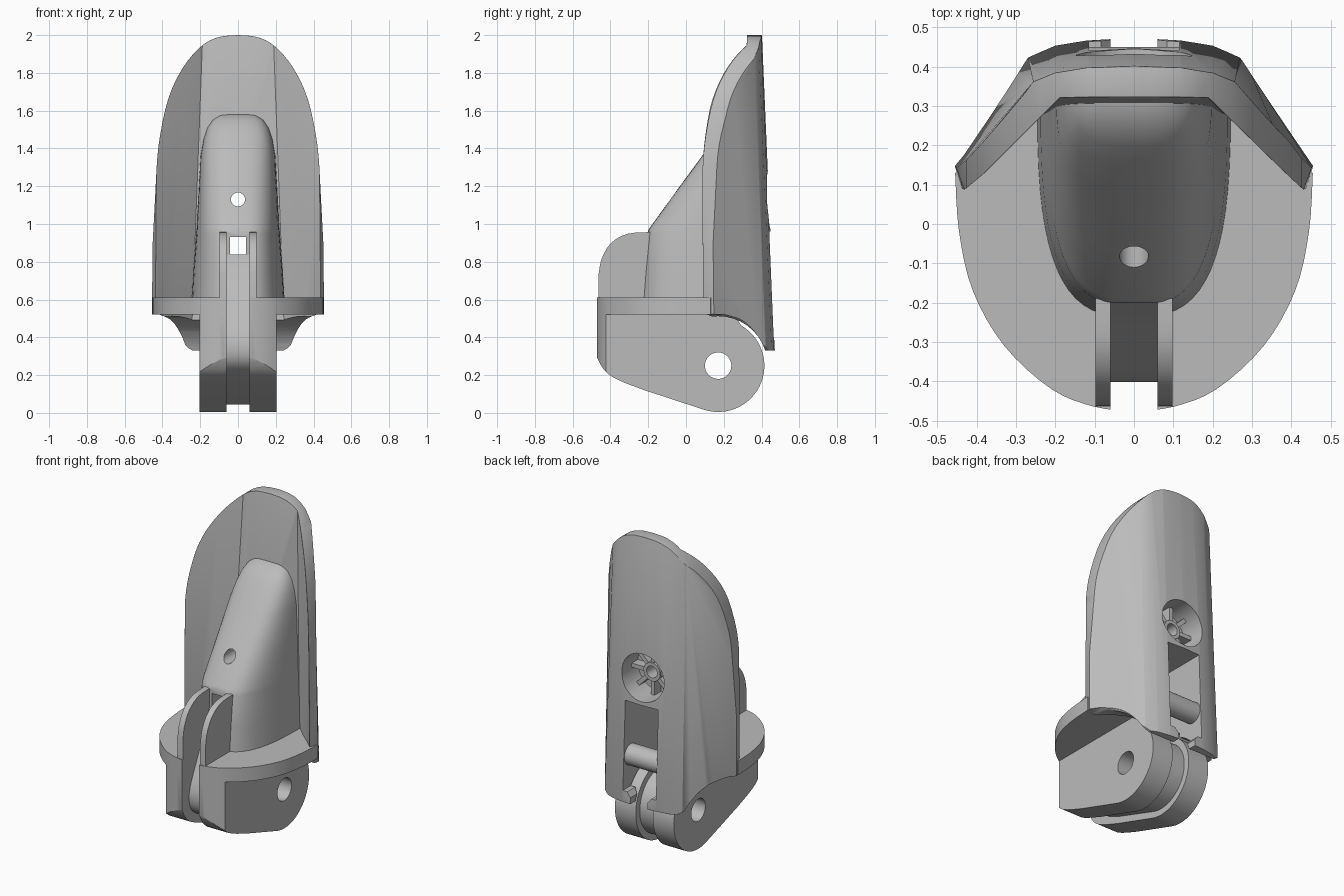
import bpy, bmesh, math
from mathutils import Vector

if "Cube" in bpy.data.objects:
    bpy.data.objects.remove(bpy.data.objects["Cube"])

grey = bpy.data.materials.new("plain grey")
grey.use_nodes = True
grey.diffuse_color = (0.5, 0.5, 0.5, 1)
grey.node_tree.nodes["Principled BSDF"].inputs["Base Color"].default_value = (0.5, 0.5, 0.5, 1)
parts = []


def finish(name, bm, keep=True):
    bmesh.ops.recalc_face_normals(bm, faces=bm.faces)
    mesh = bpy.data.meshes.new(name)
    bm.to_mesh(mesh)
    bm.free()
    mesh.materials.append(grey)
    ob = bpy.data.objects.new(name, mesh)
    bpy.context.collection.objects.link(ob)
    if keep:
        parts.append(ob)
    else:
        ob.hide_render = True
    return ob


def loft(name, rings, keep=True):
    """Skin closed rings of equal length and cap both ends."""
    bm = bmesh.new()
    loops = [[bm.verts.new(p) for p in ring] for ring in rings]
    n = len(loops[0])
    for a, b in zip(loops, loops[1:]):
        for i in range(n):
            j = (i + 1) % n
            bm.faces.new((a[i], a[j], b[j], b[i]))
    bm.faces.new(loops[0])
    bm.faces.new(loops[-1])
    return finish(name, bm, keep)


def prism(name, pts, axis, lo, hi, keep=True):
    """Extrude a flat outline along one axis."""
    place = {"X": lambda p, t: (t, p[0], p[1]),
             "Y": lambda p, t: (p[0], t, p[1]),
             "Z": lambda p, t: (p[0], p[1], t)}[axis]
    return loft(name, [[place(p, t) for p in pts] for t in (lo, hi)], keep)


def box_pts(a0, b0, a1, b1):
    return [(a0, b0), (a1, b0), (a1, b1), (a0, b1)]


def arc(cx, cy, r, start=0, end=360, n=40):
    closed = end - start == 360
    angles = [math.radians(start + (end - start) * i / (n if closed else n - 1)) for i in range(n)]
    return [(cx + r * math.cos(a), cy + r * math.sin(a)) for a in angles]


def spline(pts, steps=4):
    """Smooth curve through a few points."""
    p = [Vector(q) for q in [pts[0], *pts, pts[-1]]]
    out = []
    for a, b, c, d in zip(p, p[1:], p[2:], p[3:]):
        for i in range(steps):
            t = i / steps
            out.append(tuple(0.5 * (2 * b + (c - a) * t + (2 * a - 5 * b + 4 * c - d) * t * t
                                    + (3 * b - a - 3 * c + d) * t ** 3)))
    return out + [tuple(pts[-1])]


def mirrored(pts):
    return pts + [(-x, y) for x, y in reversed(pts) if abs(x) > 1e-5]


def bake(ob):
    dg = bpy.context.evaluated_depsgraph_get()
    mesh = bpy.data.meshes.new_from_object(ob.evaluated_get(dg))
    ob.modifiers.clear()
    ob.data = mesh


def boolean(ob, cutter, op="DIFFERENCE"):
    m = ob.modifiers.new("cut", "BOOLEAN")
    m.object, m.operation, m.solver = cutter, op, "EXACT"
    bake(ob)


# Curved shield: tapered plan section trimmed by an arched front outline
low = mirrored([(0, 0.475), (0.12, 0.468), (0.2, 0.455), (0.27, 0.425),
                (0.458, 0.15), (0.44, 0.09), (0.25, 0.26), (0, 0.26)])
high = mirrored([(0, 0.4), (0.12, 0.395), (0.2, 0.38), (0.255, 0.355),
                 (0.44, 0.13), (0.425, 0.085), (0.185, 0.325), (0, 0.325)])
shield = loft("shield", [[(x, y, z) for x, y in ring] for ring, z in ((low, 0.3), (high, 2.05))])
arch = spline([(0, 2), (0.1, 1.99), (0.19, 1.945), (0.29, 1.83), (0.37, 1.66), (0.42, 1.42), (0.436, 1.2)])
foot = spline([(0.42, 0.522), (0.36, 0.495), (0.315, 0.44), (0.28, 0.36), (0.24, 0.33)])
outline = prism("outline_helper", mirrored(arch + [(0.47, 0.55), (0.46, 0.522)] + foot + [(0, 0.33)]),
                "Y", -0.2, 0.8, False)
boolean(shield, outline, "INTERSECT")
rim = shield.modifiers.new("rim", "BEVEL")
rim.width, rim.segments, rim.limit_method, rim.angle_limit = 0.018, 3, "ANGLE", math.radians(55)
bake(shield)

# Base plate
edge = spline([(0.455, 0.13), (0.445, -0.02), (0.41, -0.17), (0.33, -0.31),
               (0.21, -0.42), (0.1, -0.465), (0, -0.477)])
plan = mirrored([(0, 0.3), (0.22, 0.3)] + edge)
plate = prism("base_plate", plan, "Z", 0.522, 0.61)

# Rounded horn in front of the shield
rings = []
for z, front, half in ((0.54, -0.24, 0.25), (0.75, -0.225, 0.238), (0.95, -0.207, 0.222),
                       (0.98, -0.192, 0.22), (1.16, -0.062, 0.21), (1.36, 0.085, 0.198),
                       (1.45, 0.15, 0.182), (1.51, 0.2, 0.162), (1.55, 0.24, 0.135),
                       (1.575, 0.29, 0.1), (1.583, 0.32, 0.07)):
    ring = []
    for i in range(33):
        a = math.pi * i / 32
        c, s = math.cos(a), math.sin(a)
        ring.append((half * math.copysign(abs(c) ** 0.667, c), 0.34 + (front - 0.34) * abs(s) ** 0.667, z))
    rings.append(ring)
horn = loft("horn", rings)

# Hinge lugs and upright ribs on both sides of the cord slot
lug_side = (spline([(-0.49, 0.53), (-0.485, 0.36), (-0.46, 0.27), (-0.39, 0.19), (-0.22, 0.12)])
            + arc(0.17, 0.25, 0.245, -107, 60, 30) + [(0.25, 0.53)])
rib_side = [(-0.19, 0.5), (-0.466, 0.5)] + spline(
    [(-0.462, 0.74), (-0.445, 0.82), (-0.395, 0.9), (-0.31, 0.948), (-0.19, 0.957)])
lug_plan = prism("lug_plan_helper", mirrored([(0, 0.6), (0.46, 0.6)] + edge), "Z", -0.2, 0.8, False)
lugs = []
for side, s in (("left", 1), ("right", -1)):
    lug = prism(side + "_lug", lug_side, "X", s * 0.06, s * 0.205)
    boolean(lug, lug_plan, "INTERSECT")
    lugs.append(lug)
    prism(side + "_rib", rib_side, "X", s * 0.06, s * 0.098)

# Recessed web between the lugs, forming the floor of the cord groove
web = prism("groove_web", spline([(-0.2, 0.835), (-0.25, 0.7), (-0.34, 0.52), (-0.4, 0.37),
                                  (-0.37, 0.25), (-0.22, 0.165)])
            + arc(0.17, 0.25, 0.205, -107, 60, 30) + [(0.1, 0.5), (0.1, 0.835)], "X", -0.062, 0.062)

# Wheel of spokes at the bottom of the rear round pocket
hub = prism("spoke_hub", arc(0, 1.13, 0.058), "Y", 0.26, 0.34)
for k in range(8):
    a = math.tau * k / 8
    d, n = Vector((math.cos(a), math.sin(a))), Vector((-math.sin(a), math.cos(a)))
    mid = Vector((0, 1.13))
    prism("spoke", [tuple(mid + d * r + n * w) for r, w in
                    ((0.05, -0.013), (0.15, -0.013), (0.15, 0.013), (0.05, 0.013))], "Y", 0.26, 0.33)

# Cross pin in the rear slot
prism("cross_pin", arc(0.385, 0.6, 0.065), "X", -0.13, 0.13)

# Openings
cutters = {
    "pocket": prism("pocket_cutter", arc(0, 1.13, 0.148), "Y", 0.27, 0.7, False),
    "slot": prism("slot_cutter", box_pts(-0.115, 0.4, 0.115, 0.96), "Y", 0.08, 0.7, False),
    "neck": prism("neck_cutter", [(-0.06, 0.2), (0.06, 0.2), (0.06, 0.37), (0.1, 0.42),
                                  (-0.1, 0.42), (-0.06, 0.37)], "Y", 0.2, 0.7, False),
    "groove": prism("groove_cutter", box_pts(-0.06, -0.7, 0.06, -0.2), "Z", 0.1, 1.0, False),
    "tunnel": prism("tunnel_cutter", box_pts(-0.042, 0.838, 0.042, 0.93), "Y", -0.6, 0.2, False),
    "cord": prism("cord_cutter", arc(0, 1.13, 0.037, n=24), "Y", -0.6, 0.7, False),
    "axle": prism("axle_cutter", arc(0.17, 0.25, 0.07), "X", -0.6, 0.6, False),
    "clearance": prism("clearance_cutter", arc(0.17, 0.25, 0.262), "X", -0.6, 0.6, False),
}
for ob, names in ((shield, "pocket slot neck clearance"), (horn, "pocket slot groove tunnel cord"),
                  (plate, "slot groove"), (web, "axle"), (hub, "cord"),
                  (lugs[0], "axle"), (lugs[1], "axle")):
    for name in names.split():
        boolean(ob, cutters[name])
for helper in [*cutters.values(), outline, lug_plan]:
    bpy.data.objects.remove(helper)

# Smooth shading with sharp creases
bpy.ops.object.select_all(action="DESELECT")
for ob in parts:
    ob.select_set(True)
bpy.context.view_layer.objects.active = shield
bpy.ops.object.shade_smooth_by_angle(angle=math.radians(28))
